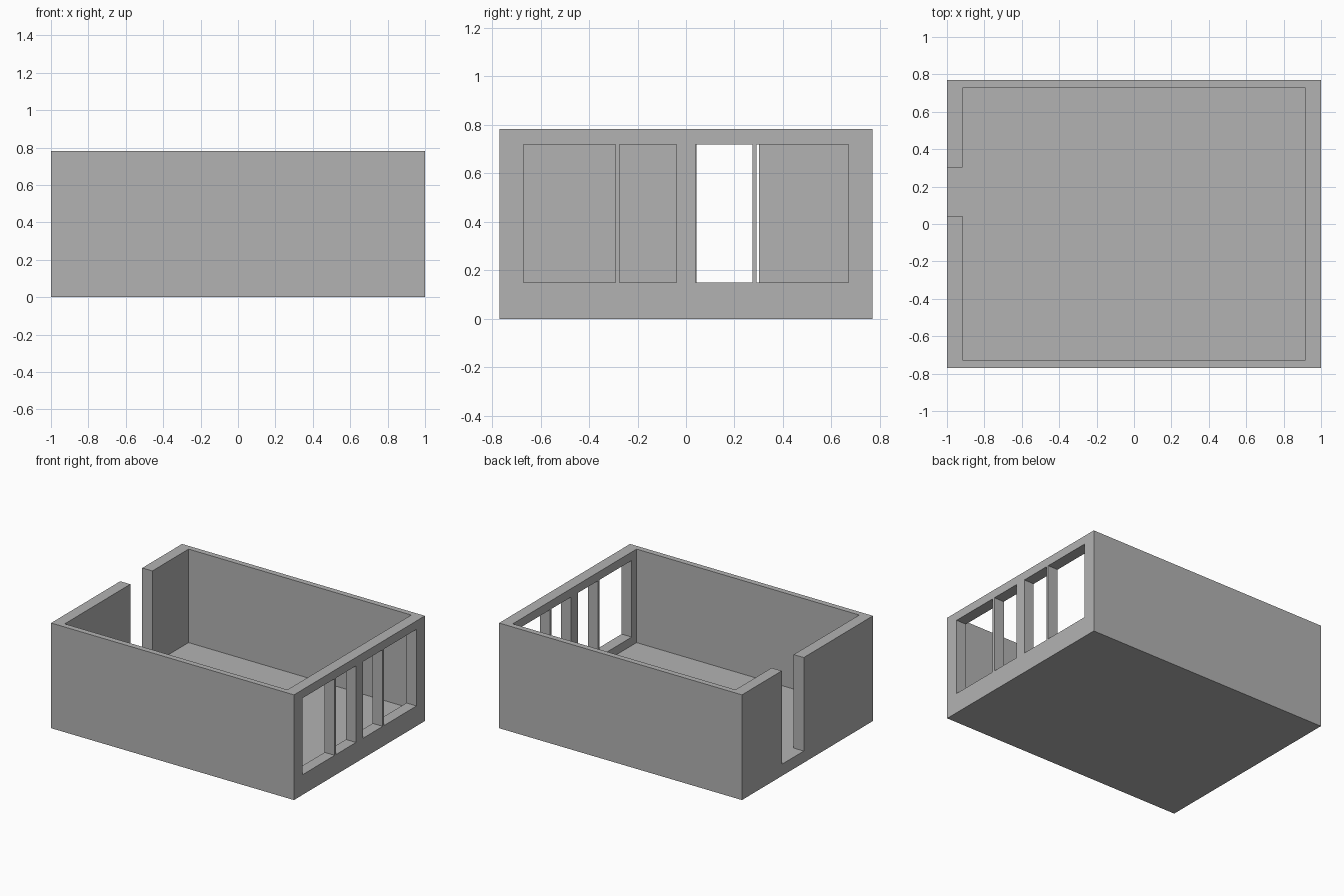
import bpy

default = bpy.data.objects.get("Cube")
if default:
    bpy.data.objects.remove(default, do_unlink=True)

# Overall size of the room
HALF_X, HALF_Y, HEIGHT = 1.0, 0.77, 0.783
INNER_X, INNER_Y = 0.917, 0.728
FLOOR = 0.087
SILL, LINTEL = 0.15, 0.72

plaster = bpy.data.materials.new("plain grey")
plaster.use_nodes = True
grey = (0.45, 0.45, 0.45, 1)
plaster.diffuse_color = grey
plaster.node_tree.nodes["Principled BSDF"].inputs["Base Color"].default_value = grey


def box(name, xs, ys, zs):
    """Axis-aligned box spanning three (low, high) ranges."""
    bpy.ops.mesh.primitive_cube_add(size=1)
    obj = bpy.context.object
    obj.name = name
    spans = (xs, ys, zs)
    for v in obj.data.vertices:
        v.co = [lo if c < 0 else hi for c, (lo, hi) in zip(v.co, spans)]
    obj.data.materials.append(plaster)
    return obj


def cut(target, cutter):
    """Subtract the cutter from the target and discard it."""
    mod = target.modifiers.new("opening", "BOOLEAN")
    mod.operation = "DIFFERENCE"
    mod.solver = "EXACT"
    mod.object = cutter
    bpy.context.view_layer.objects.active = target
    bpy.ops.object.modifier_apply(modifier=mod.name)
    bpy.data.objects.remove(cutter, do_unlink=True)


# Solid block hollowed into floor and walls
room = box("room_walls_and_floor", (-HALF_X, HALF_X), (-HALF_Y, HALF_Y), (0, HEIGHT))
cut(room, box("interior", (-INNER_X, INNER_X), (-INNER_Y, INNER_Y), (FLOOR, 1)))

# Full-height doorway, open at the top
cut(room, box("doorway", (-1.1, -0.8), (0.043, 0.302), (FLOOR, 1)))

# Two mirrored pairs of windows: one wide, one narrow, with a thin post between
for side in (-1, 1):
    for near, far in ((0.04, 0.274), (0.291, 0.671)):
        ys = sorted((side * near, side * far))
        cut(room, box("window", (0.8, 1.1), ys, (SILL, LINTEL)))
